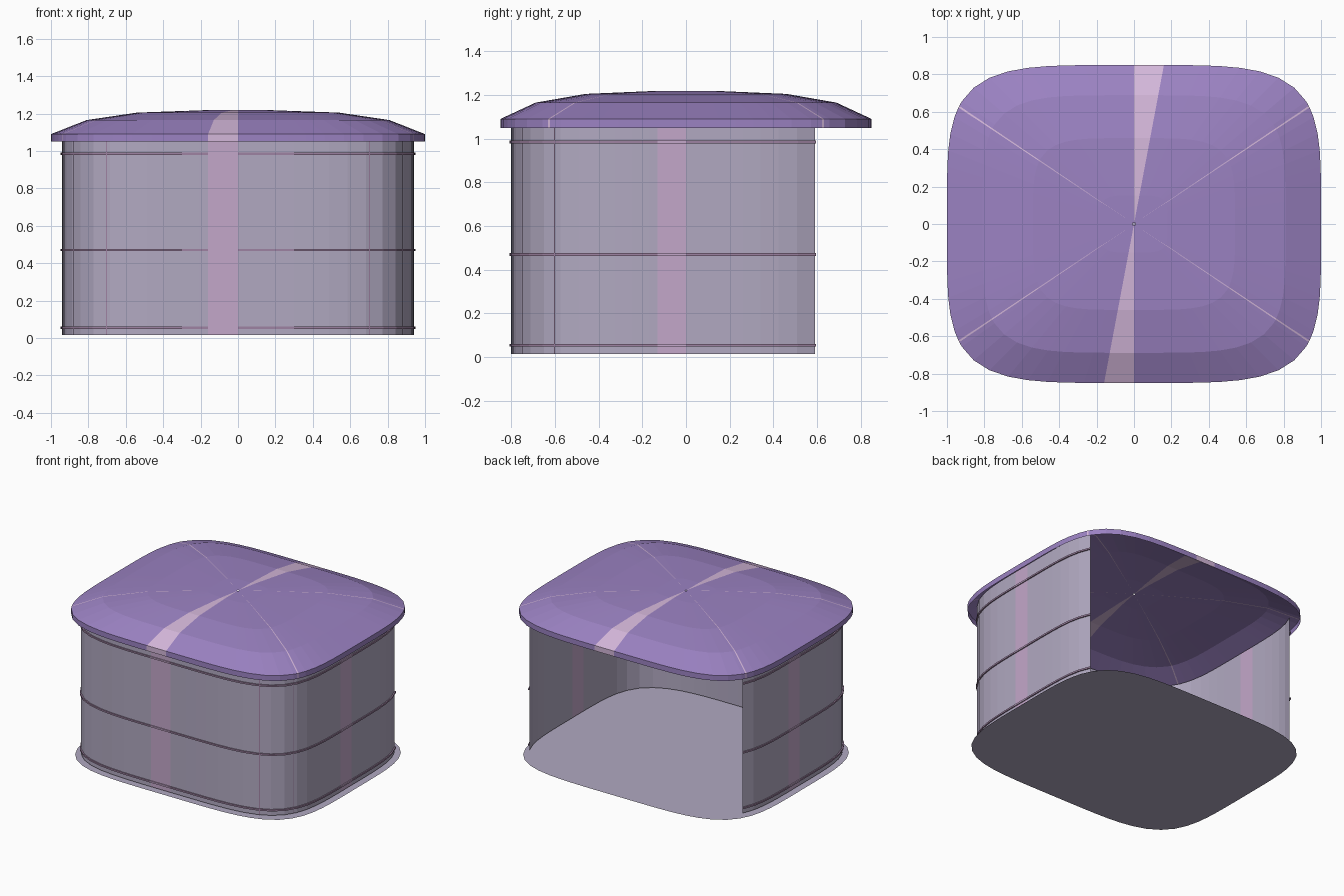
import bpy, bmesh
from math import atan2, cos, sin, radians, degrees

cube = bpy.data.objects.get("Cube")
if cube:
    bpy.data.objects.remove(cube, do_unlink=True)


def material(name, rgb):
    """Flat material from an 8-bit sRGB colour."""
    lin = [((c / 255 + 0.055) / 1.055) ** 2.4 for c in rgb] + [1.0]
    m = bpy.data.materials.new(name)
    m.use_nodes = True
    m.diffuse_color = lin
    m.node_tree.nodes["Principled BSDF"].inputs["Base Color"].default_value = lin
    return m


LILAC_GREY = material("lilac grey cloth", (177, 169, 193))
PINK = material("pink stripe", (196, 167, 202))
PURPLE = material("purple roof", (155, 130, 194))
PALE_PINK = material("pale pink roof stripe", (212, 183, 218))
MAUVE = material("mauve trim", (158, 130, 162))

POWER = 4.5                      # squareness of the rounded plan
WALL_X, WALL_Y = 0.94, 0.80
BACK_END = 38.2                  # angle at which the walls stop at the back


def plan_point(deg, a, b):
    c, s = cos(radians(deg)), sin(radians(deg))
    r = (abs(c) ** POWER + abs(s) ** POWER) ** (-1 / POWER)
    return a * r * c, b * r * s


def angle(x, y):
    return degrees(atan2(y, x)) % 360


def finish(name, bm, mats):
    me = bpy.data.meshes.new(name)
    bm.to_mesh(me)
    bm.free()
    for m in mats:
        me.materials.append(m)
    ob = bpy.data.objects.new(name, me)
    bpy.context.collection.objects.link(ob)
    return ob


def loft(name, angles, rings, mats, rule=None, closed=False):
    """Skin rings (half width, half depth, height) over a list of plan angles."""
    bm = bmesh.new()
    grid = [[bm.verts.new((*plan_point(t, a, b), z)) for t in angles]
            for a, b, z in rings]
    n = len(angles)
    for low, high in zip(grid, grid[1:]):
        for i in range(n if closed else n - 1):
            j = (i + 1) % n
            f = bm.faces.new((low[i], low[j], high[j], high[i]))
            if rule:
                end = angles[j] + (360 if j < i else 0)
                f.material_index = int(rule((angles[i] + end) / 2))
    return finish(name, bm, mats)


def within(spans):
    return lambda t: any(lo < t % 360 < hi for lo, hi in spans)


def sampled(lo, hi, spans=(), step=5):
    """Even angles from lo to hi plus the exact span borders."""
    marks = {round(lo + (hi - lo) * k / round((hi - lo) / step), 3)
             for k in range(round((hi - lo) / step) + 1)}
    for span in spans:
        for t in span:
            marks |= {round(u, 3) for u in (t, t + 360) if lo <= u <= hi}
    return sorted(marks)


# Roof: domed sheet with an upright rim, two wedges and four diagonal seams
roof_spans = [(angle(-0.16, -1), 270), (angle(0.16, 1), 90)]
for sx in (-1, 1):
    for sy in (-1, 1):
        t = angle(0.94 * sx, 0.741 * sy)
        roof_spans.append((t - 0.25, t + 0.25))
roof_profile = [(1, 1.05), (1, 1.09), (0.81, 1.165), (0.54, 1.205),
                (0.18, 1.218), (0.007, 1.218)]
loft("roof", sampled(0, 360, roof_spans)[:-1],
     [(s, 0.85 * s, z) for s, z in roof_profile],
     [PURPLE, PALE_PINK], within(roof_spans), closed=True)

# Walls: one curved sheet, open at the back, with three upright stripes
wall_spans = [(angle(-0.17, -1), 270),
              (angle(1, -0.1625), 360),
              (angle(-1, 0.1625), 180)]
start, stop = 180 - BACK_END, 360 + BACK_END
wall_angles = sampled(start, stop, wall_spans)
loft("walls", wall_angles,
     [(WALL_X, WALL_Y, 0.015), (WALL_X, WALL_Y, 1.1)],
     [LILAC_GREY, PINK], within(wall_spans))


def trim(name, angles, z0, z1, out, mat, rule=None):
    """Shallow raised band following the wall."""
    inner, outer = (WALL_X, WALL_Y), (WALL_X + out, WALL_Y + out)
    loft(name, angles,
         [(*inner, z0), (*outer, z0), (*outer, z1), (*inner, z1)],
         mat, rule)


# Horizontal trim bands
for label, z in (("lower", 0.055), ("middle", 0.47), ("upper", 0.985)):
    trim(label + "_band", wall_angles, z - 0.006, z + 0.006, 0.008,
         [MAUVE, PINK], within(wall_spans))

# Upright seams at the front and side edges of the corner panels
for label, x, y in (("front", 0.745, -0.933), ("side", 0.931, -0.75)):
    for side, sx in (("right", -1), ("left", 1)):
        t = angle(x * sx, y)
        trim(f"{side}_{label}_seam", [t - 0.12, t + 0.12],
             0.015, 1.05, 0.003, [MAUVE])

# Floor: flat groundsheet
bm = bmesh.new()
bm.faces.new([bm.verts.new((*plan_point(t, 0.976, 0.83), 0))
              for t in sampled(0, 360)[:-1]])
finish("floor", bm, [LILAC_GREY])
